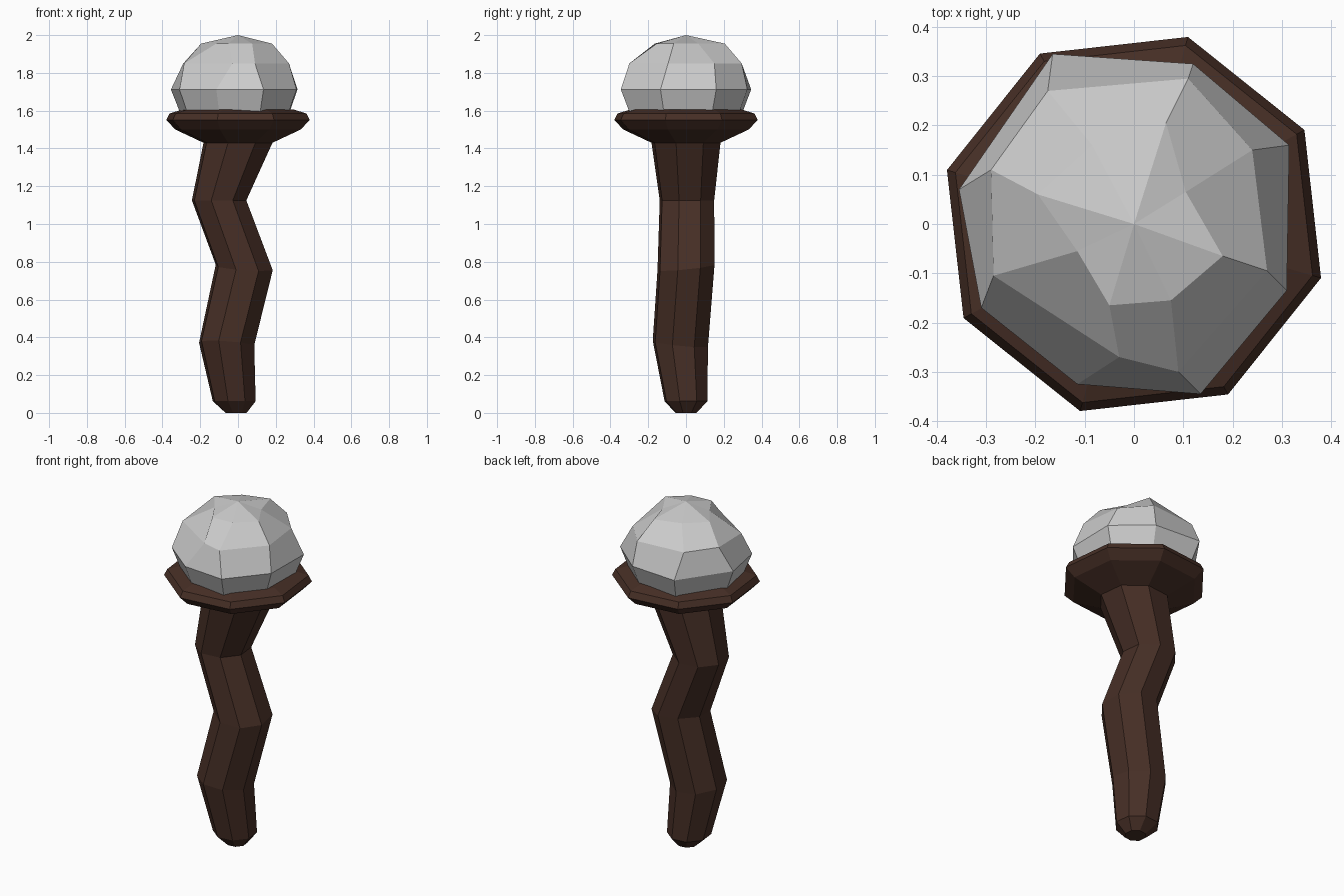
import bpy, bmesh, math

if "Cube" in bpy.data.objects:
    bpy.data.objects.remove(bpy.data.objects["Cube"])

SIDES = 8
TURN = math.radians(28.9)


def material(name, rgb):
    m = bpy.data.materials.new(name)
    m.diffuse_color = (*rgb, 1)
    m.use_nodes = True
    m.node_tree.nodes["Principled BSDF"].inputs["Base Color"].default_value = m.diffuse_color
    return m


brown = material("dark wood brown", (0.062, 0.028, 0.019))
grey = material("pale grey", (0.6, 0.6, 0.6))


def loft(name, rings, mat, apex=None):
    """Skin a stack of point rings, closing both ends."""
    bm = bmesh.new()
    loops = [[bm.verts.new(p) for p in r] for r in rings]
    for a, b in zip(loops, loops[1:]):
        for i in range(SIDES):
            j = (i + 1) % SIDES
            bm.faces.new((a[i], a[j], b[j], b[i]))
    bm.faces.new(loops[0])
    if apex:
        tip = bm.verts.new(apex)
        for i in range(SIDES):
            bm.faces.new((loops[-1][i], loops[-1][(i + 1) % SIDES], tip))
    else:
        bm.faces.new(loops[-1])
    bmesh.ops.recalc_face_normals(bm, faces=bm.faces)
    me = bpy.data.meshes.new(name)
    bm.to_mesh(me)
    bm.free()
    me.materials.append(mat)
    ob = bpy.data.objects.new(name, me)
    bpy.context.collection.objects.link(ob)
    return ob


def octagon(x, y, z, r, tilt_x=0, tilt_y=0):
    pts = []
    for i in range(SIDES):
        a = TURN + i * math.tau / SIDES
        dx, dy = r * math.cos(a), r * math.sin(a)
        pts.append((x + dx, y + dy, z + dx * tilt_x + dy * tilt_y))
    return pts


# Crooked stem
stem = [(-0.01, 0, 0.005, 0.058), (-0.02, 0, 0.062, 0.118),
        (-0.06, -0.03, 0.365, 0.152, -0.07, -0.10),
        (0.033, 0, 0.77, 0.157, -0.07, 0.1),
        (-0.10, 0.005, 1.125, 0.15), (0, 0, 1.43, 0.19)]
stem[0] = (-0.01, 0, 0, 0.058)
loft("crooked_stem", [octagon(*s) for s in stem], brown)

# Flared collar
collar = [(0.19, 1.43), (0.345, 1.5), (0.395, 1.55), (0.377, 1.585), (0.31, 1.605)]
loft("collar", [octagon(0, 0, z, r) for r, z in collar], brown)

# Rough faceted knob, uneven rings narrowing upward
wide = [(-.165, .345), (.12, .325), (.315, .16), (.31, -.135),
        (.135, -.345), (-.115, -.325), (-.31, -.17), (-.355, .07)]
middle = [(-.175, .27), (.11, .295), (.24, .15), (.27, -.095),
          (.09, -.30), (-.03, -.27), (-.285, -.105), (-.29, .11)]
upper = [(-.085, .16), (.065, .205), (.105, .065), (.18, -.065),
         (.075, -.155), (-.05, -.165), (-.115, -.055), (-.195, .06)]
base = [(x * 0.87, y * 0.87) for x, y in wide]
levels = [(base, 1.595), (wide, 1.712), (middle, 1.85), (upper, 1.955)]
loft("knob", [[(x, y, z) for x, y in pts] for pts, z in levels], grey, (0, 0, 2))
